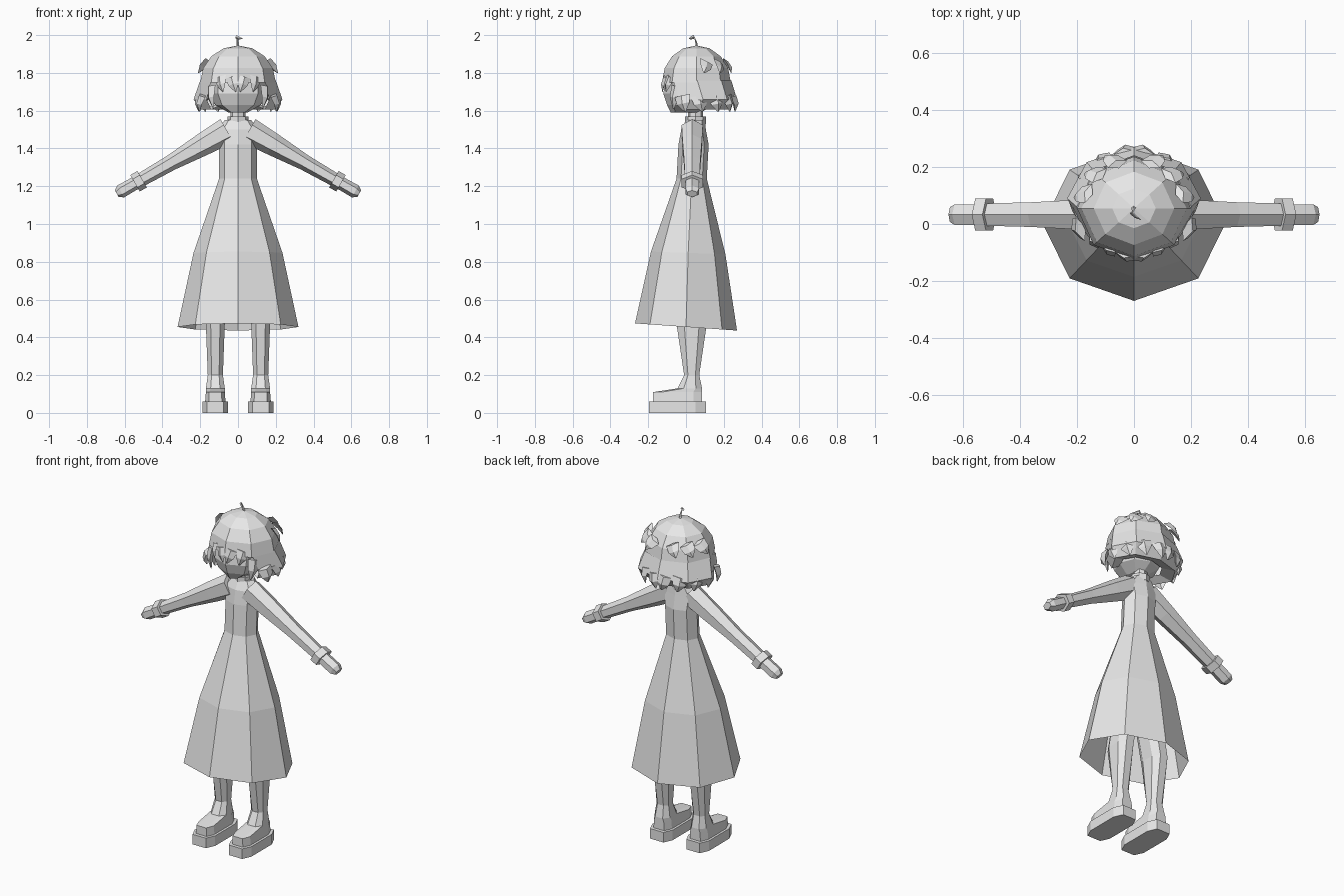
import bpy
import bmesh
from math import sin, cos, pi, radians, copysign
from mathutils import Vector

default_cube = bpy.data.objects.get("Cube")
if default_cube:
    bpy.data.objects.remove(default_cube, do_unlink=True)

colour = (0.8, 0.8, 0.8, 1)
grey = bpy.data.materials.new("plain grey")
grey.use_nodes = True
grey.diffuse_color = colour
grey.node_tree.nodes["Principled BSDF"].inputs["Base Color"].default_value = colour


def finish(name, bm):
    """Weld, orient and place a mesh in the scene."""
    bmesh.ops.remove_doubles(bm, verts=bm.verts, dist=0.001)
    bmesh.ops.recalc_face_normals(bm, faces=bm.faces)
    mesh = bpy.data.meshes.new(name)
    bm.to_mesh(mesh)
    bm.free()
    mesh.materials.append(grey)
    obj = bpy.data.objects.new(name, mesh)
    bpy.context.collection.objects.link(obj)


def skin(bm, rings, closed=True, start=True, end=True):
    """Bridge a list of equal point rings, optionally capping the ends."""
    rows = [[bm.verts.new(point) for point in ring] for ring in rings]
    count = len(rows[0])
    for lower, upper in zip(rows, rows[1:]):
        for i in range(count if closed else count - 1):
            j = (i + 1) % count
            bm.faces.new((lower[i], lower[j], upper[j], upper[i]))
    if start:
        bm.faces.new(rows[0])
    if end:
        bm.faces.new(rows[-1])


def loft(name, rings, **options):
    bm = bmesh.new()
    skin(bm, rings, **options)
    finish(name, bm)


def oval(z, width, depth, y=0.04, tilt=0):
    """Level eight-sided ring with a vertex at the front, which comes first."""
    ring = []
    for i in range(8):
        angle = i * pi / 4
        back = y - depth * cos(angle)
        ring.append(Vector((width * sin(angle), back, z - tilt * back)))
    return ring


def boxy(x, z, width, depth, y, power):
    """Level eight-sided ring with flat front; a low power squares the corners."""
    def rounded(value):
        return copysign(abs(value / cos(pi / 8)) ** power, value)
    angles = [(i + 0.5) * pi / 4 for i in range(8)]
    return [Vector((x + width * rounded(sin(a)), y - depth * rounded(cos(a)), z))
            for a in angles]


def tuft(bm, root, tip, width, depth):
    """Pointed lock of hair, bowed outward halfway."""
    along = (tip - root).normalized()
    out = Vector((root.x, root.y - 0.05, 0)).normalized()
    side = along.cross(out).normalized()
    middle = (root + tip) / 2 + out * depth / 2
    rings = []
    for centre, size in ((root, 1), (middle, 0.8), (tip, 0.1)):
        across, thick = side * width * size, out * depth * size
        rings.append([centre + across, centre + thick, centre - across, centre - thick])
    skin(bm, rings)


# Skirt: gently bowed flare from waist to sloping hem
waist, hem = Vector((0.1, 0.08, 0.03)), Vector((0.32, 0.27, 0))
skirt = []
for drop in (1, 0.5, 0):
    width, depth, y = waist.lerp(hem, drop ** 0.7)
    skirt.append(oval(1.24 - 0.785 * drop, width, depth, y, tilt=0.07 * drop))
loft("skirt", skirt, start=False, end=False)

# Bodice, collar and neck
loft("bodice", [
    oval(1.24, 0.1, 0.08, y=0.03),
    oval(1.42, 0.1, 0.08),
    oval(1.5, 0.11, 0.065),
    oval(1.55, 0.07, 0.05, y=0.05),
])
loft("collar", [oval(z, 0.055, 0.055, y=0.05) for z in (1.53, 1.57)])
loft("neck", [oval(z, 0.04, 0.04, y=0.05) for z in (1.5, 1.65)])


def arm_ring(side, along, height, depth):
    """Hexagon across the arm; along is 0 at the shoulder and 1 at the wrist."""
    centre = Vector((0.1, 0.033, 1.47)).lerp(Vector((0.52, 0.033, 1.23)), along)
    up = Vector((0.5, 0, 0.87))
    ring = []
    for i in range(6):
        angle = i * pi / 3
        point = centre + up * height * cos(angle)
        point.y += depth * sin(angle)
        point.x *= side
        ring.append(point)
    return ring


for side, label in ((1, "left"), (-1, "right")):
    # Sleeve tapering to a cuff, then a mitten hand
    loft(label + "_sleeve", [
        arm_ring(side, -0.1, 0.07, 0.065),
        arm_ring(side, 0.2, 0.06, 0.06),
        arm_ring(side, 0.6, 0.042, 0.05),
        arm_ring(side, 1, 0.036, 0.045),
    ])
    loft(label + "_cuff", [arm_ring(side, along, 0.05, 0.065) for along in (0.97, 1.06)])
    loft(label + "_hand", [
        arm_ring(side, 1, 0.034, 0.042),
        arm_ring(side, 1.24, 0.036, 0.042),
        arm_ring(side, 1.29, 0.02, 0.03),
    ])

    # Leg, ankle and shoe upper in one skin
    x = side * 0.12
    loft(label + "_leg", [
        boxy(x / 2, 0.8, 0.06, 0.08, 0.03, power=0.8),
        boxy(x, 0.47, 0.05, 0.08, 0.03, power=0.8),
        boxy(x, 0.2, 0.04, 0.04, 0.03, power=0.8),
        boxy(x, 0.13, 0.05, 0.065, 0.02, power=0.8),
        boxy(x, 0.11, 0.05, 0.13, -0.045, power=0.5),
        boxy(x, 0.05, 0.055, 0.13, -0.045, power=0.5),
    ])
    # Thick sole
    loft(label + "_sole", [boxy(x, z, 0.068, 0.15, -0.045, power=0.5) for z in (0, 0.06)])

# Head with a narrow chin
loft("head", [
    oval(1.59, 0.05, 0.08, y=0),
    oval(1.63, 0.12, 0.12, y=0.02),
    oval(1.69, 0.15, 0.15, y=0.03),
    oval(1.82, 0.15, 0.14),
])

# Hair crown: faceted dome over the skull
crown = []
for step in range(5):
    angle = step * pi / 8
    crown.append(oval(1.75 + 0.195 * cos(angle), 0.2 * sin(angle), 0.182 * sin(angle), y=0.055))
loft("hair_crown", crown, start=False)

# Flared bob around sides and back, turned under and open at the face
bob = [
    oval(1.76, 0.2, 0.18, y=0.06),
    oval(1.66, 0.235, 0.18, y=0.09),
    oval(1.605, 0.2, 0.14, y=0.08),
    oval(1.63, 0.13, 0.09, y=0.06),
]
loft("hair_bob", [ring[1:] for ring in bob], closed=False, start=False, end=False)


def around(turn, radius, z):
    """Point around the head; turn is in degrees from the front."""
    angle = radians(turn)
    return Vector((radius * sin(angle), 0.05 - radius * cos(angle), z))


# Loose locks: fringe, face-framing sides, hem and back layer
locks = bmesh.new()
for side in (1, -1):
    for turn in (12, 35):
        tuft(locks, around(side * turn, 0.16, 1.78),
             around(side * (turn - 8), 0.175, 1.7), width=0.035, depth=0.013)
    tuft(locks, around(side * 55, 0.17, 1.73),
         around(side * 48, 0.175, 1.61), width=0.035, depth=0.02)
    for turn in range(70, 180, 25):
        tuft(locks, around(side * turn, 0.2, 1.68),
             around(side * (turn + 5), 0.21, 1.595), width=0.045, depth=0.02)
    for turn in range(110, 180, 25):
        tuft(locks, around(side * turn, 0.17, 1.86),
             around(side * (turn - 8), 0.215, 1.8), width=0.04, depth=0.015)
finish("hair_locks", locks)

# Curled sprig on top: stem and leaf
sprig = bmesh.new()
tuft(sprig, Vector((0, 0.06, 1.93)), Vector((-0.005, 0.04, 2)), width=0.008, depth=0.006)
tuft(sprig, Vector((-0.01, 0.04, 1.99)), Vector((0.025, 0.015, 1.98)), width=0.01, depth=0.006)
finish("hair_sprig", sprig)
